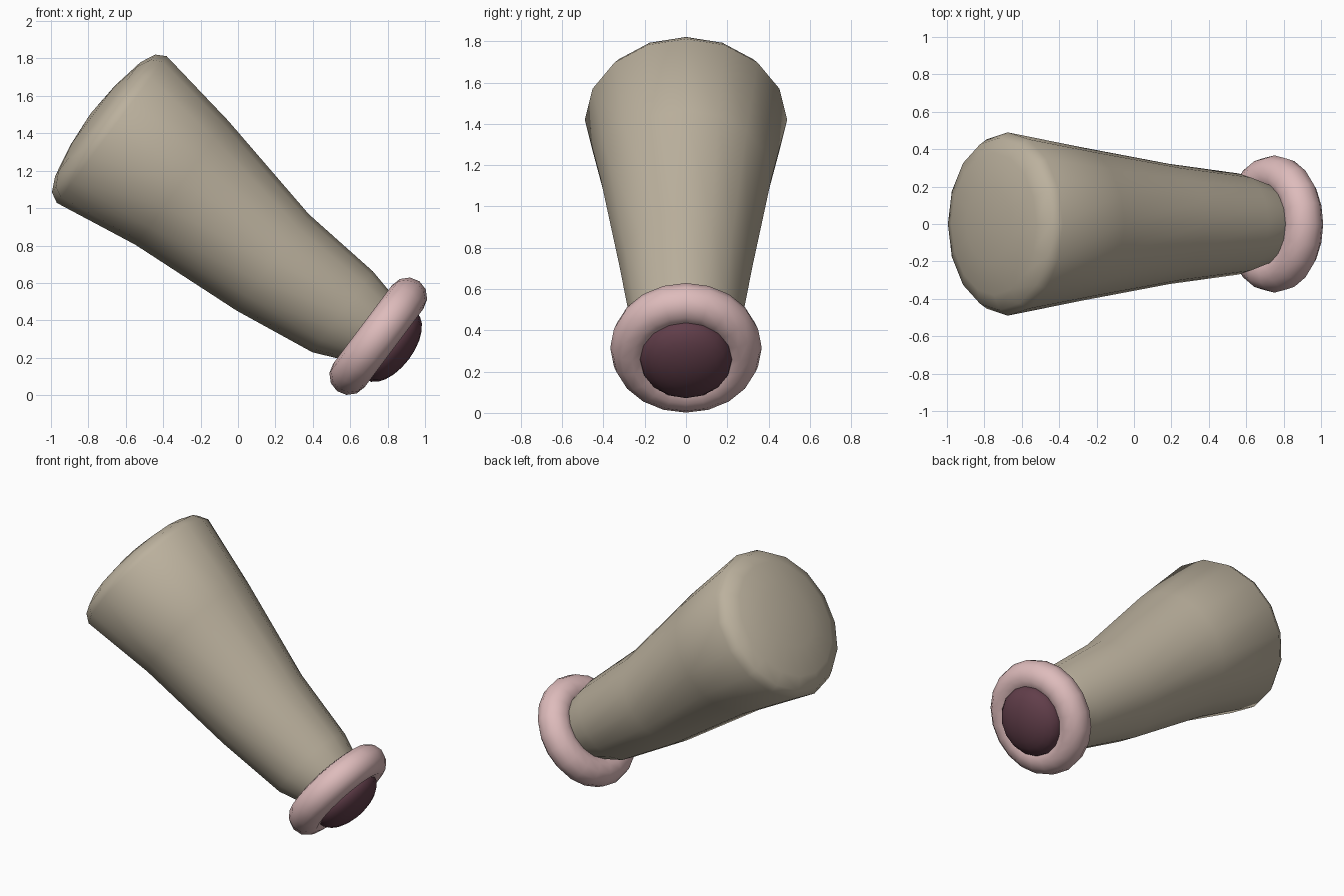
import bpy
import bmesh
import math
from mathutils import Matrix, Vector

cube = bpy.data.objects.get("Cube")
if cube:
    bpy.data.objects.remove(cube)

# Shared slanted frame: u lies across the tube, v across the depth, n along it
U = Vector((0.6, 0, 0.8))
V = Vector((0, 1, 0))
N = Vector((0.8, 0, -0.6))
RIM_CENTRE = Vector((0.75, 0, 0.315))


def material(name, rgb):
    mat = bpy.data.materials.new(name)
    mat.use_nodes = True
    colour = (*rgb, 1)
    mat.diffuse_color = colour
    bsdf = mat.node_tree.nodes["Principled BSDF"]
    bsdf.inputs["Base Color"].default_value = colour
    bsdf.inputs["Roughness"].default_value = 0.8
    return mat


def finish(name, bm, mat):
    bmesh.ops.recalc_face_normals(bm, faces=bm.faces)
    for face in bm.faces:
        face.smooth = True
    mesh = bpy.data.meshes.new(name)
    bm.to_mesh(mesh)
    bm.free()
    mesh.materials.append(mat)
    obj = bpy.data.objects.new(name, mesh)
    bpy.context.collection.objects.link(obj)
    return obj


def bridge(bm, a, b):
    count = len(a)
    for i in range(count):
        j = (i + 1) % count
        bm.faces.new((a[i], a[j], b[j], b[i]))


def ring(bm, centre, radius, sides):
    angles = [math.tau * i / sides for i in range(sides)]
    return [bm.verts.new(centre + radius * (U * math.cos(a) + V * math.sin(a)))
            for a in angles]


tan = material("warm grey tan", (0.50, 0.44, 0.34))
pink = material("pale pink", (0.73, 0.50, 0.50))
plum = material("dark plum", (0.12, 0.048, 0.068))

# Tapered tube: domed wide end, then rings down to the narrow end
wide = Vector((-0.675, 0, 1.42))
sections = [(wide - N * d, r) for d, r in
            ((0.127, 0.2), (0.093, 0.38), (0.055, 0.46), (0, 0.49))]
sections += [(Vector((x, 0, z)), r) for x, z, r in
             ((-0.3, 1.135, 0.414), (0.185, 0.71, 0.322),
              (0.56, 0.445, 0.27), (0.675, 0.375, 0.225))]
sections.append((RIM_CENTRE, 0.2))
bm = bmesh.new()
rings = [ring(bm, c, r, 16) for c, r in sections]
for a, b in zip(rings, rings[1:]):
    bridge(bm, a, b)
for loop, tip in ((rings[0], wide - N * 0.142), (rings[-1], RIM_CENTRE)):
    apex = bm.verts.new(tip)
    for i in range(16):
        bm.faces.new((loop[i], loop[(i + 1) % 16], apex))
finish("tapered_tube", bm, tan)

# Rounded rim around the narrow end
bm = bmesh.new()
loops = []
for k in range(12):
    a = math.tau * k / 12
    loops.append(ring(bm, RIM_CENTRE + N * 0.105 * math.sin(a),
                      0.262 + 0.105 * math.cos(a), 20))
for k in range(12):
    bridge(bm, loops[k], loops[(k + 1) % 12])
finish("rounded_rim", bm, pink)

# Flattened dome filling the rim
frame = Matrix((U, V, N)).transposed().to_4x4()
bm = bmesh.new()
bmesh.ops.create_uvsphere(bm, u_segments=16, v_segments=12, radius=1)
place = Matrix.Translation(RIM_CENTRE + N * 0.085)
bm.transform(place @ frame @ Matrix.Diagonal((0.225, 0.225, 0.12, 1)))
finish("end_dome", bm, plum)
